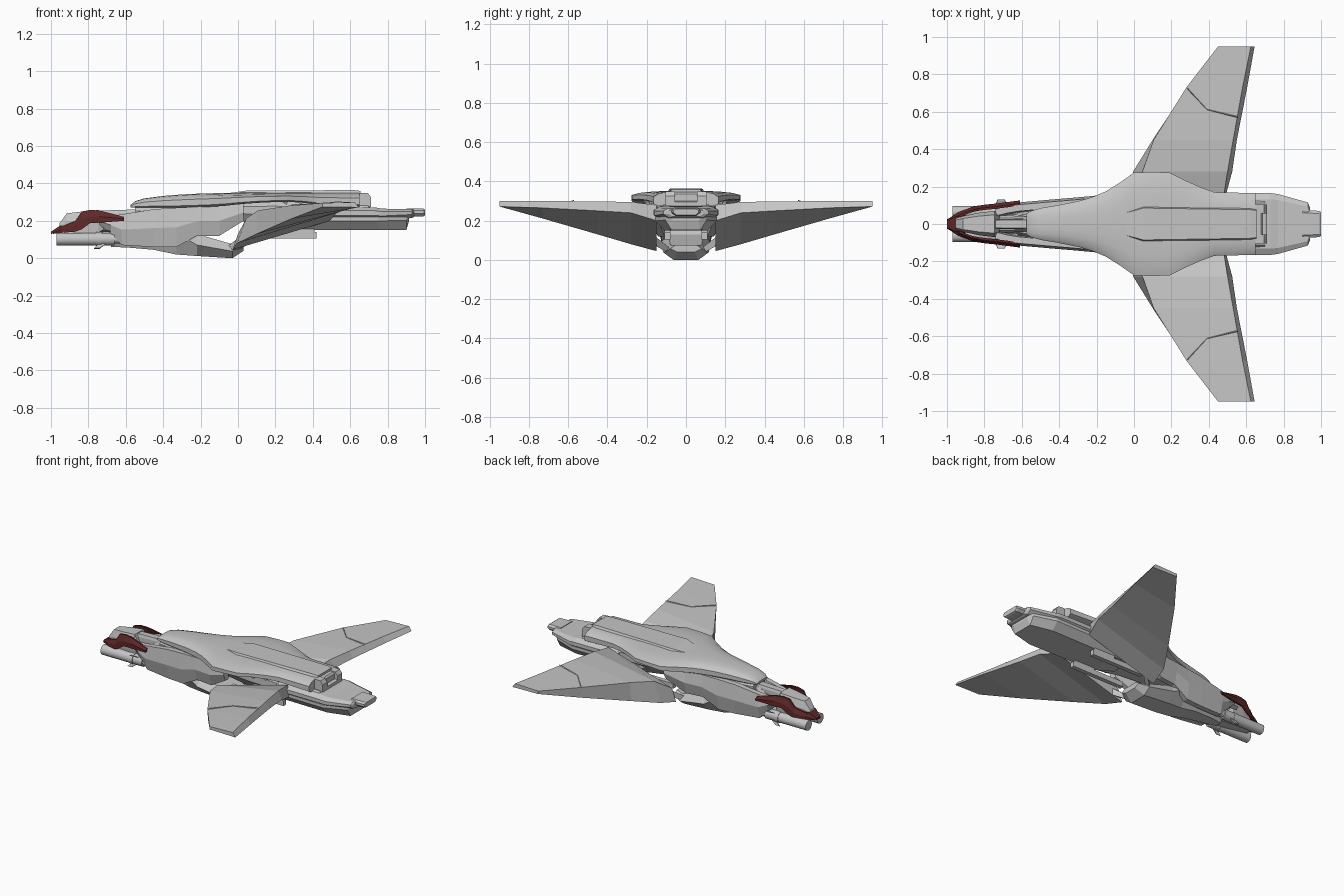
import bpy, bmesh, math
from mathutils import Vector


def material(name, rgb):
    m = bpy.data.materials.new(name)
    m.diffuse_color = (*rgb, 1)
    return m


GREY = material("hull grey", (0.56, 0.56, 0.56))
RED = material("dark red", (0.115, 0.021, 0.021))


def finish(name, bm, mat, smooth=None):
    bmesh.ops.recalc_face_normals(bm, faces=bm.faces)
    me = bpy.data.meshes.new(name)
    bm.to_mesh(me)
    bm.free()
    me.materials.append(mat)
    ob = bpy.data.objects.new(name, me)
    bpy.context.collection.objects.link(ob)
    if smooth:
        bpy.ops.object.select_all(action='DESELECT')
        ob.select_set(True)
        bpy.context.view_layer.objects.active = ob
        bpy.ops.object.shade_smooth_by_angle(angle=math.radians(smooth))
    return ob


def loft(name, rings, mat=GREY, smooth=None, mirror=False):
    """Skin closed rings of equal length and cap both ends; mirror adds a copy across y."""
    bm = bmesh.new()
    for s in ((1, -1) if mirror else (1,)):
        rows = [[bm.verts.new((x, y * s, z)) for x, y, z in r] for r in rings]
        n = len(rows[0])
        for a, b in zip(rows, rows[1:]):
            for i in range(n):
                j = (i + 1) % n
                bm.faces.new((a[i], a[j], b[j], b[i]))
        bm.faces.new(rows[0])
        bm.faces.new(rows[-1][::-1])
    return finish(name, bm, mat, smooth)


def hull(name, stations, profile, mat=GREY, smooth=None):
    """Stations are (x, half width, z low, z high); profile is the +y half, top to bottom, in 0..1."""
    rings = []
    for x, w, lo, hi in stations:
        half = [(x, w * u, lo + (hi - lo) * v) for u, v in profile]
        rings.append(half + [(px, -py, pz) for px, py, pz in reversed(half)])
    return loft(name, rings, mat, smooth)


def wall(name, stations, thick, lean, mat=GREY, tuck=0.0):
    """Mirrored side walls; stations are (x, outer y, z low, z high); tuck pulls the foot inward."""
    loft(name, [[(x, y - tuck, lo), (x, y, lo + (hi - lo) * .5), (x, y - lean, hi),
                 (x, y - lean - thick, hi), (x, y - tuck - thick, lo)]
                for x, y, lo, hi in stations], mat, mirror=True)


def box(name, x0, x1, y0, y1, z0, z1, mat=GREY, mirror=False):
    loft(name, [[(x, y0, z0), (x, y1, z0), (x, y1, z1), (x, y0, z1)] for x in (x0, x1)],
         mat, mirror=mirror)


def tubes(name, x0, x1, y, z, r):
    n = 16
    loft(name, [[(x, y + r * math.cos(k * math.tau / n), z + r * math.sin(k * math.tau / n))
                 for k in range(n)] for x in (x0, x1)], GREY, 40, True)


HEX = [(.7, 1), (1, .5), (.55, 0)]
SLAB = [(.8, 1), (1, .75), (1, .4), (.75, 0)]

# upper shell with flared shoulders, thinner towards the rear
hull("upper_shell", [
    (-.575, .055, .27, .285), (-.55, .07, .27, .305), (-.5, .085, .27, .32),
    (-.4, .102, .27, .333), (-.3, .122, .27, .341), (-.22, .145, .272, .345),
    (-.15, .175, .275, .347), (-.07, .225, .28, .349), (0, .275, .288, .35),
    (.1, .278, .296, .351), (.19, .275, .3, .352), (.27, .235, .302, .352),
    (.36, .195, .295, .352), (.43, .17, .285, .352), (.65, .165, .275, .352)],
    [(.3, 1), (.6, .94), (.86, .8), (1, .6), (1, .15), (.88, 0)], smooth=35)
# raised spine on the shell
hull("spine", [(-.06, .065, .335, .347), (.05, .1, .335, .362), (.62, .09, .335, .364),
               (.655, .085, .33, .36)], [(.85, 1), (1, 0)])

# exhaust housing at the rear of the shell
hull("exhaust_housing", [(.64, .095, .26, .345), (.68, .095, .26, .345), (.69, .09, .27, .335)], SLAB)
hull("exhaust_cheek_bar", [(.645, .1, .27, .3), (.7, .1, .27, .3), (.712, .092, .275, .295)], SLAB)
loft("exhaust_cheek", [[(.65, y, .27), (.712, y, .275), (.712, y, .325), (.695, y, .348),
                        (.65, y, .35)] for y in (.055, .105)], mirror=True)

# core body between shell and keel
hull("core_body", [(-.55, .06, .2, .27), (-.3, .11, .2, .28), (0, .15, .2, .3),
                   (.2, .15, .17, .315), (.7, .14, .17, .28)], SLAB)

# tail: lower hull, upper deck and end block
hull("tail_hull", [(.1, .1, .18, .22), (.25, .15, .152, .22), (.75, .157, .15, .22),
                   (.9, .105, .152, .225), (.915, .09, .2, .23)], [(1, 1), (1, .7), (.7, 0)])
hull("tail_deck", [(.4, .165, .2, .275), (.73, .165, .2, .272), (.77, .16, .2, .265),
                   (.93, .115, .215, .262), (.94, .09, .22, .258)], SLAB)
hull("tail_block", [(.9, .075, .222, .267), (.99, .07, .224, .265), (1, .064, .228, .26)], SLAB)

# keel under the fuselage
hull("keel", [(-.68, .04, .06, .12), (-.6, .07, .058, .18), (-.45, .1, .045, .22),
              (-.33, .115, .02, .25), (-.22, .125, .012, .13), (-.03, .115, 0, .075),
              (.03, .08, .04, .075)], HEX)

# side beams joining the head to the shoulders, feet tucked inward
wall("side_beam", [(-.74, .09, .18, .215), (-.68, .105, .13, .225), (-.62, .115, .07, .235),
                   (-.45, .13, .06, .262), (-.33, .14, .06, .27), (-.22, .15, .12, .275),
                   (-.1, .165, .12, .28), (.03, .2, .2, .29)], .035, .012, tuck=.022)

# wings: thick root wedge thinning to the tip, mirrored
# each section: y, top lead, low lead, low trail, top trail as (x, z)
WING = [(.15, (.0, .13), (-.03, .045), (.49, .2), (.48, .28)),
        (.28, (.045, .215), (-.005, .08), (.525, .24), (.5, .295)),
        (.45, (.105, .255), (.1, .13), (.55, .25), (.53, .298)),
        (.73, (.28, .282), (.285, .211), (.605, .265), (.58, .3)),
        (.95, (.45, .295), (.452, .275), (.645, .272), (.625, .3))]
loft("wing", [[(x, s[0], z) for x, z in s[1:]] for s in WING], mirror=True)


def wing_top(x, y):
    """Height of the wing's upper surface."""
    for a, b in zip(WING, WING[1:]):
        if y <= b[0] + 1e-6:
            t = (y - a[0]) / (b[0] - a[0])
            p, q = (Vector(a[k]).lerp(Vector(b[k]), t) for k in (1, 4))
            return p.y + (q.y - p.y) * (x - p.x) / (q.x - p.x)
    return .3


# peaked ridge along the wing panel joint
JOINT = [(.285, .725), (.39, .612), (.553, .572)]
loft("wing_panel_joint", [[(x, y + d, wing_top(x, y + d) + h)
                           for d, h in ((-.007, -.004), (0, .006), (.007, -.004))]
                          for x, y in JOINT], mirror=True)

# small triangular fins under the rear of each shoulder
for i, (x, y) in enumerate(((.2, .235), (.28, .215), (.36, .19))):
    loft("shoulder_fin_%d" % (i + 1),
         [[(x, yy, .325), (x + .075, yy - .03, .325), (x + .06, yy - .03, .285)]
          for yy in (y - .06, y)], mirror=True)

# under-body rails and struts
box("under_rail", .02, .42, .08, .11, .105, .14, mirror=True)
box("rail_mount", .25, .41, .08, .11, .13, .18, mirror=True)
loft("root_strut", [[(-.06, .08, .03), (-.03, .08, .03), (-.03, .08, .06), (-.06, .08, .06)],
                    [(.03, .17, .08), (.07, .17, .08), (.07, .17, .13), (.03, .17, .13)]], mirror=True)

# head: canopy, chin and red armour
hull("canopy", [(-.955, .03, .15, .185), (-.915, .042, .14, .24), (-.83, .06, .13, .25),
                (-.745, .07, .13, .258), (-.72, .06, .14, .2)], [(.7, 1), (1, .55), (.9, 0)])
hull("nose_tip", [(-1, .025, .13, .142), (-.95, .05, .138, .175), (-.9, .055, .142, .175)],
     [(.8, 1), (1, 0)], RED)
wall("armour_panel", [(-.99, .03, .13, .145), (-.94, .062, .136, .17), (-.87, .09, .142, .2),
                      (-.835, .098, .155, .25), (-.79, .104, .188, .258), (-.74, .109, .19, .255),
                      (-.61, .126, .2, .222)], .012, .016, RED)
hull("chin", [(-.93, .04, .1, .15), (-.75, .06, .08, .15), (-.6, .06, .07, .15)], HEX)
# neck machinery behind the canopy
hull("neck_block", [(-.74, .045, .14, .19), (-.66, .045, .15, .2), (-.56, .04, .17, .25)], HEX)
hull("neck_spine", [(-.74, .025, .18, .255), (-.5, .03, .2, .262)], SLAB)

# twin nose cannons with breech blocks and fins
tubes("cannon_barrel", -.97, -.66, .063, .102, .034)
tubes("cannon_breech", -.67, -.62, .063, .105, .027)
tubes("cannon_collar", -.76, -.73, .063, .102, .037)
loft("cannon_fin", [[(-.73, y, .09), (-.69, y, .09), (-.74, y + .01, .05 + k), (-.77, y + .01, .05 + k)]
                    for y, k in ((.075, 0), (.083, .004))], mirror=True)
loft("head_fin", [[(-.74, y, .14), (-.68, y, .14), (-.69, y + .025, .15), (-.73, y + .025, .15)]
                  for y in (.1, .106)], mirror=True)
